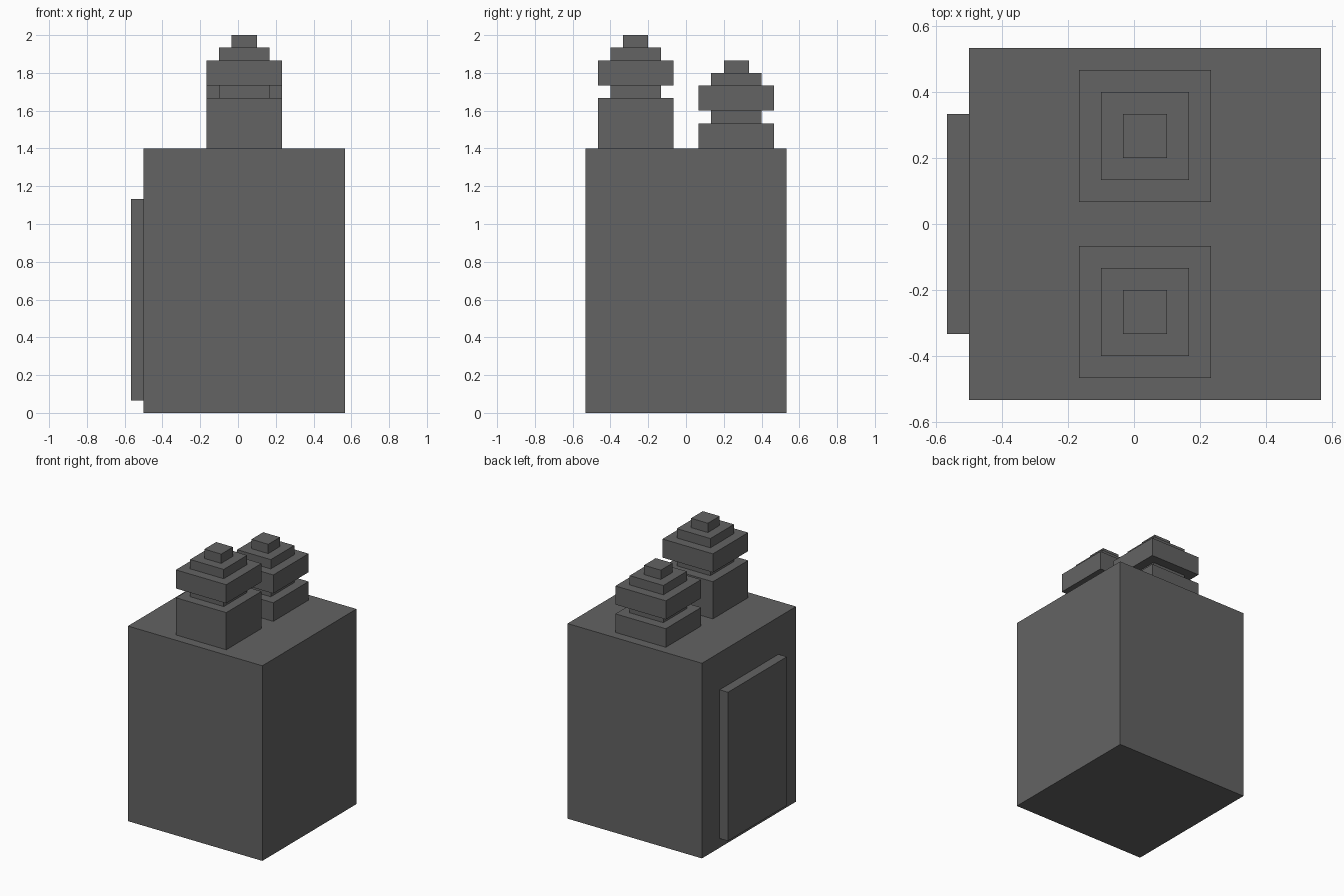
import bpy
import bmesh

if "Cube" in bpy.data.objects:
    bpy.data.objects.remove(bpy.data.objects["Cube"], do_unlink=True)

U = 1 / 15  # grid unit that all parts snap to

# Single dark grey material
grey = bpy.data.materials.new("dark_grey")
grey.use_nodes = True
color = (0.125, 0.125, 0.125, 1)
grey.diffuse_color = color
bsdf = next(n for n in grey.node_tree.nodes if n.type == "BSDF_PRINCIPLED")
bsdf.inputs["Base Color"].default_value = color
bsdf.inputs["Roughness"].default_value = 0.8


def stepped_block(name, center, base_z, steps):
    """Stack of rectangular tiers as one closed shell; steps = (width, depth, height) in units."""
    bm = bmesh.new()
    rings = []
    z = base_z
    for w, d, h in steps:
        for level in (z, z + h):
            rings.append([bm.verts.new((sx * w / 2 * U, sy * d / 2 * U, (level - base_z) * U))
                          for sx, sy in ((-1, -1), (1, -1), (1, 1), (-1, 1))])
        z += h
    for low, high in zip(rings, rings[1:]):
        for i in range(4):
            j = (i + 1) % 4
            bm.faces.new((low[i], low[j], high[j], high[i]))
    bm.faces.new(rings[0][::-1])
    bm.faces.new(rings[-1])
    bmesh.ops.recalc_face_normals(bm, faces=bm.faces)
    mesh = bpy.data.meshes.new(name)
    bm.to_mesh(mesh)
    bm.free()
    mesh.materials.append(grey)
    obj = bpy.data.objects.new(name, mesh)
    obj.location = (center[0] * U, center[1] * U, base_z * U)
    bpy.context.collection.objects.link(obj)
    return obj


# Main cabinet and the raised panel on its right side
stepped_block("cabinet_body", (0.5, 0), 0, [(16, 16, 21)])
stepped_block("side_panel", (-8, 0), 1, [(1, 10, 16)])

# Two stepped terminals on top; the front one has a taller base
for name, y, base_height in (("front_terminal", -4, 4), ("rear_terminal", 4, 2)):
    stepped_block(name, (0.5, y), 21,
                  [(6, 6, base_height), (4, 4, 1), (6, 6, 2), (4, 4, 1), (2, 2, 1)])
